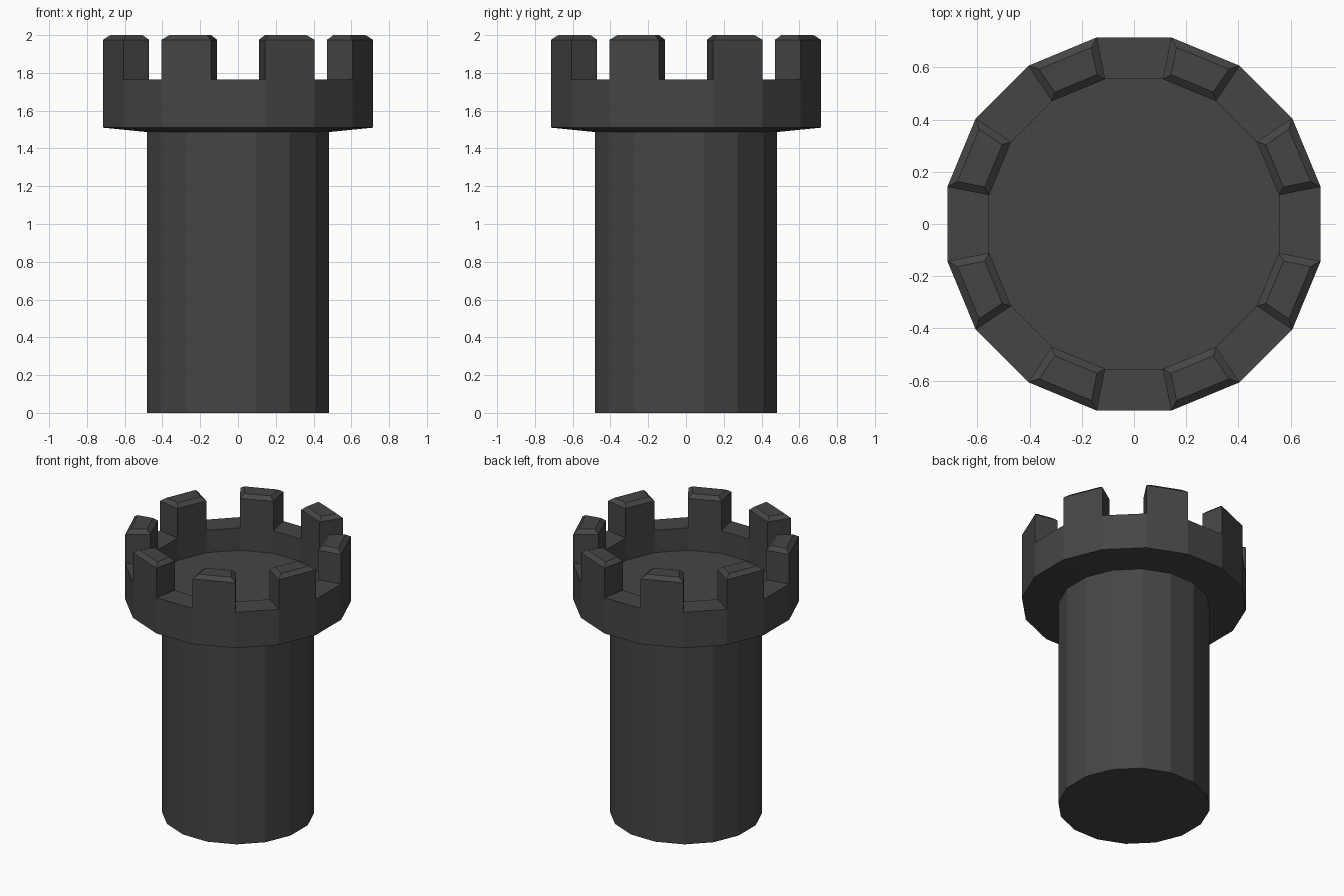
import bpy, bmesh
from math import cos, sin, pi

if "Cube" in bpy.data.objects:
    bpy.data.objects.remove(bpy.data.objects["Cube"])

SIDES = 16

stone = bpy.data.materials.new("dark_stone")
stone.diffuse_color = (0.06, 0.06, 0.06, 1)
stone.use_nodes = True
stone.node_tree.nodes["Principled BSDF"].inputs["Base Color"].default_value = stone.diffuse_color


def lathe(bm, profile):
    """Revolve (apothem, z) points into a 16-sided closed solid, return face rows."""
    rings = []
    for r, z in profile:
        r /= cos(pi / SIDES)
        angles = [(2 * i - 1) * pi / SIDES for i in range(SIDES)]
        rings.append([bm.verts.new((r * cos(a), r * sin(a), z)) for a in angles])
    rows = []
    for lo, hi in zip(rings, rings[1:]):
        rows.append([bm.faces.new((lo[i], lo[(i + 1) % SIDES], hi[(i + 1) % SIDES], hi[i]))
                     for i in range(SIDES)])
    bm.faces.new(rings[0][::-1])
    bm.faces.new(rings[-1])
    return rows


def raise_face(bm, face, dz):
    """Extrude one face straight up and return the new cap."""
    cap = bmesh.ops.extrude_discrete_faces(bm, faces=[face])["faces"][0]
    bmesh.ops.translate(bm, verts=cap.verts, vec=(0, 0, dz))
    return cap


bm = bmesh.new()
# Shaft, flared crown, parapet rim and sunken floor
rows = lathe(bm, [(0.483, 0), (0.483, 1.487), (0.715, 1.51),
                  (0.715, 1.765), (0.555, 1.765), (0.555, 1.605)])

# Battlements with chamfered tops on every second rim segment
for face in rows[3][1::2]:
    cap = raise_face(bm, face, 0.21)
    bmesh.ops.inset_individual(bm, faces=[cap], thickness=0.028, use_even_offset=True)
    bmesh.ops.translate(bm, verts=cap.verts, vec=(0, 0, 0.025))

bmesh.ops.recalc_face_normals(bm, faces=bm.faces)
mesh = bpy.data.meshes.new("castle_tower")
bm.to_mesh(mesh)
bm.free()
mesh.materials.append(stone)
tower = bpy.data.objects.new("castle_tower", mesh)
bpy.context.collection.objects.link(tower)
